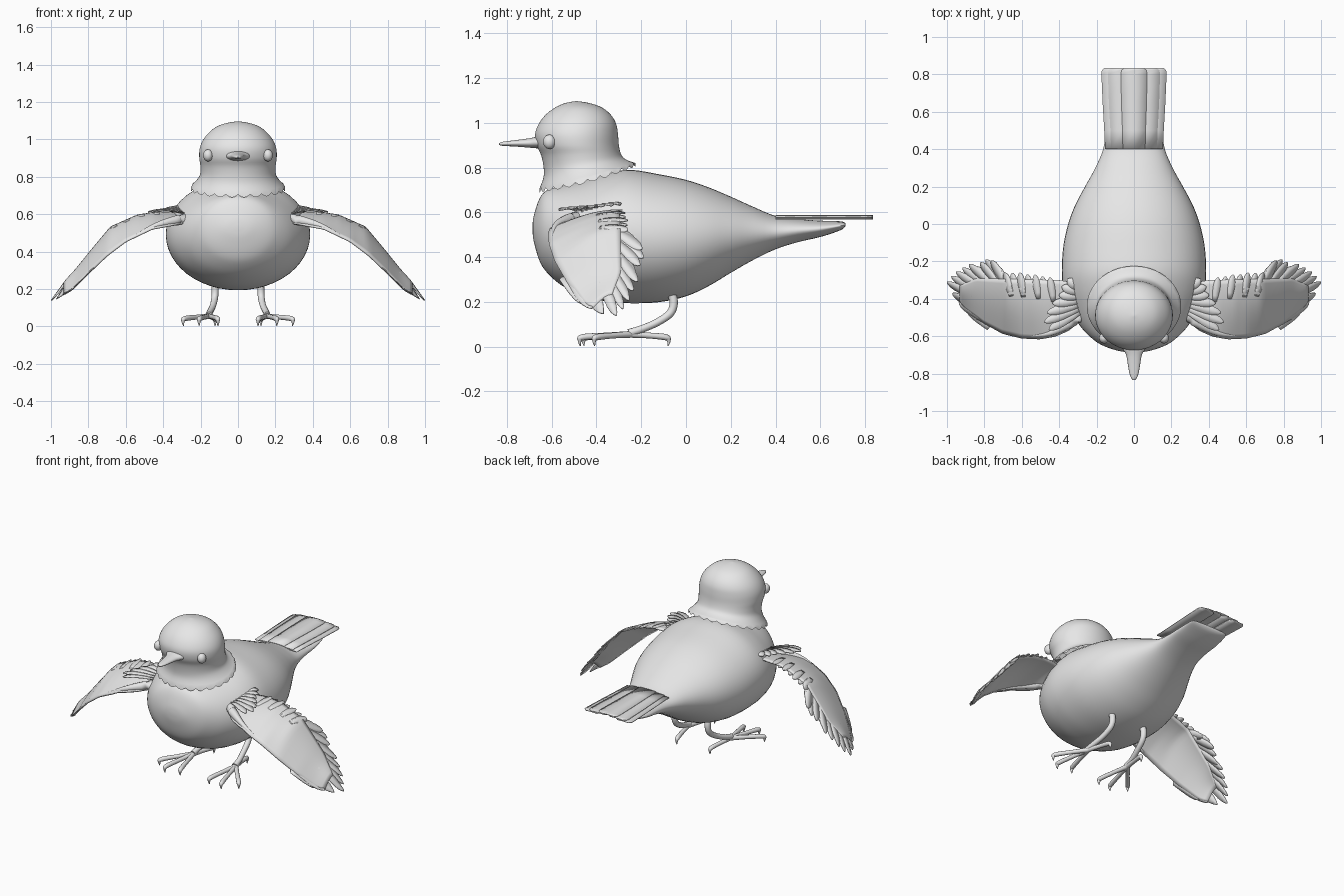
import bpy, bmesh, math
from mathutils import Vector

if "Cube" in bpy.data.objects:
    bpy.data.objects.remove(bpy.data.objects["Cube"])

grey = bpy.data.materials.new("plumage grey")
grey.diffuse_color = (0.8, 0.8, 0.8, 1)
grey.use_nodes = True
grey.node_tree.nodes["Principled BSDF"].inputs["Base Color"].default_value = grey.diffuse_color


def make(name, verts, faces, thickness=0, angle=50):
    """Mesh object with outward normals, optional shell thickness and smooth shading."""
    me = bpy.data.meshes.new(name)
    me.from_pydata([tuple(v) for v in verts], [], faces)
    bm = bmesh.new()
    bm.from_mesh(me)
    bmesh.ops.remove_doubles(bm, verts=bm.verts, dist=0.00005)
    bmesh.ops.recalc_face_normals(bm, faces=bm.faces)
    bm.to_mesh(me)
    bm.free()
    ob = bpy.data.objects.new(name, me)
    bpy.context.collection.objects.link(ob)
    me.materials.append(grey)
    if thickness:
        mod = ob.modifiers.new("shell", 'SOLIDIFY')
        mod.thickness = thickness
        mod.offset = 0
    bpy.ops.object.select_all(action='DESELECT')
    ob.select_set(True)
    bpy.context.view_layer.objects.active = ob
    bpy.ops.object.shade_smooth_by_angle(angle=math.radians(angle))
    return ob


def smooth(rows, n):
    """Catmull-Rom resampling of rows, n steps per span."""
    rows = [Vector(r) for r in rows]
    out = []
    for i in range(len(rows) - 1):
        a, b, c, d = rows[max(i - 1, 0)], rows[i], rows[i + 1], rows[min(i + 2, len(rows) - 1)]
        for k in range(n):
            t = k / n
            out.append(0.5 * (2 * b + (c - a) * t + (2 * a - 5 * b + 4 * c - d) * t * t
                              + (3 * b - a - 3 * c + d) * t ** 3))
    return out + [rows[-1]]


def look(table, x):
    """Linear lookup in a table of (x, value)."""
    for (x0, v0), (x1, v1) in zip(table, table[1:]):
        if x <= x1:
            return v0 + (v1 - v0) * max(0, (x - x0) / (x1 - x0))
    return table[-1][1]


def loft(name, rings, caps=(True, True), thickness=0, angle=50):
    m = len(rings[0])
    verts = [p for r in rings for p in r]
    faces = [(i * m + j, i * m + (j + 1) % m, (i + 1) * m + (j + 1) % m, (i + 1) * m + j)
             for i in range(len(rings) - 1) for j in range(m)]
    if caps[0]:
        faces.append(tuple(range(m)))
    if caps[1]:
        faces.append(tuple(range(len(verts) - m, len(verts))))
    return make(name, verts, faces, thickness, angle)


def section(y, top, bottom, w, m):
    """Upright oval section at y."""
    zc, h = (top + bottom) / 2, (top - bottom) / 2
    return [(w * math.cos(2 * math.pi * j / m), y, zc + h * math.sin(2 * math.pi * j / m))
            for j in range(m)]


def tube(name, path, n=5, m=12):
    """Tapered round tube along (x, y, z, radius) points."""
    pts = smooth(path, n)
    rings = []
    for i, p in enumerate(pts):
        d = (pts[min(i + 1, len(pts) - 1)] - pts[max(i - 1, 0)]).xyz.normalized()
        u = d.cross(Vector((1, 0.13, 0.07))).normalized()
        if abs(d.x) > 0.8:
            u = d.cross(Vector((0, 0, 1))).normalized()
        v = d.cross(u)
        rings.append([p.xyz + p.w * (u * math.cos(a) + v * math.sin(a))
                      for a in (2 * math.pi * j / m for j in range(m))])
    return loft(name, rings)


# Body: (y, top, bottom, half width)
body = [(-0.686, 0.54, 0.52, 0.015), (-0.68, 0.585, 0.47, 0.075), (-0.655, 0.66, 0.385, 0.155),
        (-0.62, 0.70, 0.33, 0.215), (-0.55, 0.72, 0.27, 0.285), (-0.45, 0.745, 0.223, 0.345),
        (-0.35, 0.775, 0.202, 0.377), (-0.25, 0.79, 0.194, 0.386), (-0.12, 0.77, 0.199, 0.378),
        (0, 0.745, 0.225, 0.352), (0.1, 0.712, 0.27, 0.315), (0.2, 0.67, 0.33, 0.262),
        (0.3, 0.625, 0.387, 0.207), (0.4, 0.584, 0.435, 0.165), (0.5, 0.57, 0.467, 0.152),
        (0.6, 0.563, 0.49, 0.15), (0.69, 0.56, 0.52, 0.14), (0.712, 0.552, 0.538, 0.125)]
loft("body", [section(*r, 48) for r in smooth(body, 4)])

# Head and neck: (front y, front z, back y, back z, half width), ending in a scalloped collar
head = [(-0.492, 1.097, -0.488, 1.097, 0.002), (-0.54, 1.088, -0.43, 1.088, 0.06),
        (-0.585, 1.068, -0.375, 1.068, 0.115), (-0.628, 1.035, -0.335, 1.035, 0.157),
        (-0.658, 0.995, -0.312, 0.995, 0.188), (-0.674, 0.95, -0.304, 0.95, 0.205),
        (-0.668, 0.9, -0.30, 0.9, 0.207), (-0.647, 0.855, -0.292, 0.865, 0.201),
        (-0.636, 0.80, -0.28, 0.845, 0.202), (-0.637, 0.755, -0.26, 0.832, 0.22),
        (-0.655, 0.705, -0.225, 0.82, 0.252)]
M = 96
rings = []
rows = smooth(head, 4)
for i, (fy, fz, by, bz, w) in enumerate(rows):
    ring = []
    for j in range(M):
        a = 2 * math.pi * j / M
        f = (1 + math.cos(a)) / 2
        sag = -0.015 * math.sin(a) ** 2 * min(1, (bz - fz) / 0.1)
        scallop = -0.016 * abs(math.sin(12 * a)) if i == len(rows) - 1 else 0
        ring.append((w * math.sin(a), fy + (by - fy) * f, fz + (bz - fz) * f + sag + scallop))
    rings.append(ring)
loft("head", rings, caps=(True, False))

# Beak
beak = [(-0.62, 0.942, 0.882, 0.075), (-0.665, 0.938, 0.886, 0.062), (-0.70, 0.931, 0.889, 0.042),
        (-0.75, 0.924, 0.893, 0.033), (-0.80, 0.918, 0.896, 0.024), (-0.825, 0.914, 0.898, 0.014),
        (-0.835, 0.909, 0.902, 0.004)]
loft("beak", [section(*r, 20) for r in smooth(beak, 3)])

# Tail: flat overlapping feathers, (centre x, half width, z)
for i, (cx, hw, z) in enumerate([(0, 0.07, 0.585), (0.07, 0.07, 0.579), (-0.07, 0.07, 0.579),
                                 (0.117, 0.058, 0.572), (-0.117, 0.058, 0.572)]):
    prof = [(0.40, 0.85), (0.5, 0.88), (0.65, 0.96), (0.80, 1), (0.822, 0.95), (0.835, 0.7)]
    verts, faces = [], []
    for y, k in prof:
        c = cx * (0.9 + 0.1 * (y - 0.4) / 0.43)
        verts += [(c - hw * k, y, z - 0.002), (c, y, z), (c + hw * k, y, z - 0.002)]
    for r in range(len(prof) - 1):
        for c in (0, 1):
            faces.append((r * 3 + c, r * 3 + c + 1, r * 3 + c + 4, r * 3 + c + 3))
    make(f"tail_feather_{i}", verts, faces, 0.005)

# Wing surface, shared by the wing panel and its flight feathers
LEAD_Y = [(0.28, -0.51), (0.35, -0.57), (0.42, -0.60), (0.5, -0.615), (0.6, -0.61), (0.7, -0.585),
          (0.8, -0.53), (0.9, -0.45), (1.0, -0.33)]
TRAIL_Y = [(0.28, -0.32), (0.4, -0.30), (0.84, -0.29), (0.93, -0.33), (1.0, -0.3)]
LEAD_Z = [(0.28, 0.555), (0.46, 0.522), (0.6, 0.455), (0.7, 0.38), (0.8, 0.285), (0.89, 0.195),
          (1.0, 0.13)]
TRAIL_Z = [(0.28, 0.59), (0.35, 0.607), (0.45, 0.608), (0.54, 0.592), (0.68, 0.53), (0.78, 0.41),
           (0.865, 0.305), (0.92, 0.245), (1.0, 0.135)]


def wing_z(x, y):
    l, t = look(LEAD_Y, x), look(TRAIL_Y, x)
    k = min(1, max(0, (y - l) / max(t - l, 0.03)))
    z0, z1 = look(LEAD_Z, x), look(TRAIL_Z, x)
    return z0 + (z1 - z0) * math.sin(k * math.pi / 2)


def blade(name, s, root, tip, width, height, thickness=0.005):
    """Rounded feather from root to tip; height(x, y, t) gives z."""
    root, tip = Vector(root), Vector(tip)
    d = tip - root
    side = Vector((-d.y, d.x)).normalized() * width
    verts, faces = [], []
    prof = [(0, 0.6), (0.25, 0.85), (0.5, 1), (0.7, 1), (0.85, 0.8), (0.95, 0.45), (1, 0.1)]
    for t, k in prof:
        for c in (-1, 0, 1):
            p = root + d * t + side * k * c
            verts.append((s * p.x, p.y, height(p.x, p.y, t)))
    for r in range(len(prof) - 1):
        for c in (0, 1):
            faces.append((r * 3 + c, r * 3 + c + 1, r * 3 + c + 4, r * 3 + c + 3))
    make(name, verts, faces, thickness)


FLIGHT_TIPS = [(0.895, -0.455), (0.935, -0.42), (0.97, -0.37), (0.998, -0.31), (0.975, -0.28),
               (0.95, -0.255), (0.915, -0.235), (0.88, -0.215), (0.85, -0.225), (0.82, -0.205),
               (0.79, -0.19), (0.76, -0.195), (0.73, -0.225), (0.69, -0.26), (0.65, -0.262),
               (0.61, -0.26), (0.57, -0.27), (0.53, -0.27), (0.49, -0.28), (0.45, -0.285)]
COVERT_TIPS = [(0.455, -0.565), (0.48, -0.525), (0.465, -0.475), (0.435, -0.425), (0.40, -0.38),
               (0.385, -0.335), (0.355, -0.295)]

for s, tag in ((1, "left"), (-1, "right")):
    # Wing panel
    nx, ny = 40, 12
    verts, faces = [], []
    for i in range(nx + 1):
        x = 0.28 + 0.65 * i / nx
        l, t = look(LEAD_Y, x), look(TRAIL_Y, x)
        for j in range(ny + 1):
            y = l + (t - l) * j / ny
            verts.append((s * x, y, wing_z(x, y)))
    for i in range(nx):
        for j in range(ny):
            a = i * (ny + 1) + j
            faces.append((a, a + 1, a + ny + 2, a + ny + 1))
    make(f"{tag}_wing", verts, faces, 0.01)

    # Flight feathers along the trailing edge and tip
    for i, tip in enumerate(FLIGHT_TIPS):
        spread = max(0, (tip[0] - 0.65) / 0.35)
        root = (tip[0] - 0.02 - 0.14 * spread, tip[1] - 0.13 + 0.04 * spread)
        lift = 0.003 * (i % 2)
        blade(f"{tag}_flight_feather_{i}", s, root, tip, 0.019,
              lambda x, y, t, h=lift: wing_z(x, y) + h)

    # Shoulder feathers fanned over the wing root
    for i, tip in enumerate(COVERT_TIPS):
        root = (0.29, -0.47 + 0.02 * i)
        blade(f"{tag}_shoulder_feather_{i}", s, root, tip, 0.024,
              lambda x, y, t, h=0.004 * i: 0.604 + h + 0.02 * math.sin(t * 2.4) - 0.008 * t, 0.006)

    # Wing arm along the leading edge
    tube(f"{tag}_wing_arm", [(s * 0.26, -0.47, 0.575, 0.03), (s * 0.34, -0.53, 0.565, 0.026),
                             (s * 0.45, -0.585, 0.535, 0.014), (s * 0.58, -0.60, 0.468, 0.005)])

    # Eye
    bpy.ops.mesh.primitive_uv_sphere_add(segments=24, ring_count=16, radius=0.03,
                                         location=(s * 0.16, -0.61, 0.915))
    eye = bpy.context.object
    eye.name = f"{tag}_eye"
    eye.scale = (0.88, 0.95, 1.07)
    eye.data.materials.append(grey)
    bpy.ops.object.shade_smooth()

    # Leg and toes with hooked claws
    tube(f"{tag}_leg", [(s * 0.12, -0.07, 0.25, 0.02), (s * 0.122, -0.055, 0.20, 0.019),
                        (s * 0.125, -0.07, 0.15, 0.018), (s * 0.135, -0.13, 0.108, 0.017),
                        (s * 0.15, -0.2, 0.078, 0.017), (s * 0.155, -0.255, 0.06, 0.019)])
    for i, (x, y) in enumerate([(0.285, -0.40), (0.205, -0.462), (0.11, -0.445), (0.125, -0.09)]):
        fx, fy = 0.155, -0.245
        d = Vector((x - fx, y - fy)).normalized() * 0.013
        tube(f"{tag}_toe_{i}", [(s * fx, fy, 0.055, 0.015),
                                (s * (fx + x) / 2, (fy + y) / 2, 0.05, 0.013),
                                (s * x, y, 0.042, 0.014),
                                (s * (x + d.x), y + d.y, 0.027, 0.009),
                                (s * (x + d.x * 0.8), y + d.y * 0.8, 0.003, 0.002)])
